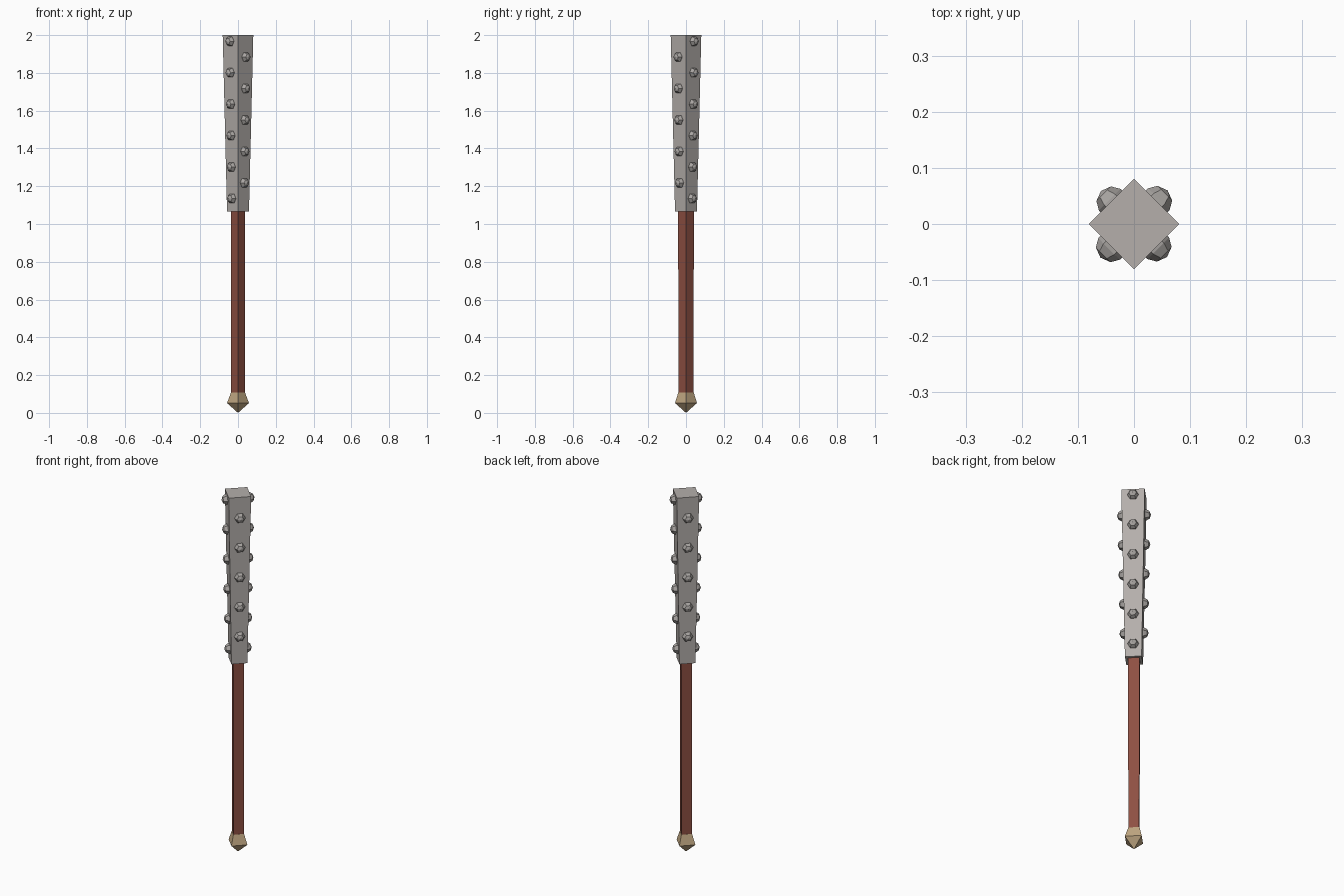
import bpy, bmesh, math
from mathutils import Vector

if "Cube" in bpy.data.objects:
    bpy.data.objects.remove(bpy.data.objects["Cube"])


def material(name, rgb):
    m = bpy.data.materials.new(name)
    m.diffuse_color = (*rgb, 1)
    m.use_nodes = True
    m.node_tree.nodes["Principled BSDF"].inputs["Base Color"].default_value = m.diffuse_color
    return m


IRON = material("iron grey", (0.46, 0.43, 0.41))
STUD = material("stud grey", (0.39, 0.37, 0.355))
WOOD = material("red brown wood", (0.27, 0.08, 0.055))
BRASS = material("pale brass", (0.52, 0.38, 0.22))


def lathe(bm, sides, profile, origin, u, v, n):
    """Faceted solid from (ru, rv, height) rings along axis n; zero radius makes a point."""
    rings = []
    for ru, rv, h in profile:
        if ru == 0:
            rings.append([bm.verts.new(origin + n * h)])
        else:
            angles = [2 * math.pi * i / sides for i in range(sides)]
            rings.append([bm.verts.new(origin + u * (ru * math.cos(a)) + v * (rv * math.sin(a)) + n * h)
                          for a in angles])
    for a, b in zip(rings, rings[1:]):
        for i in range(sides):
            j = (i + 1) % sides
            if len(a) == 1:
                bm.faces.new((a[0], b[j], b[i]))
            elif len(b) == 1:
                bm.faces.new((a[i], a[j], b[0]))
            else:
                bm.faces.new((a[i], a[j], b[j], b[i]))
    for ring in (rings[0], rings[-1]):
        if len(ring) > 1:
            bm.faces.new(ring)


def finish(name, bm, mat):
    bmesh.ops.recalc_face_normals(bm, faces=bm.faces)
    me = bpy.data.meshes.new(name)
    bm.to_mesh(me)
    bm.free()
    me.materials.append(mat)
    bpy.context.collection.objects.link(bpy.data.objects.new(name, me))


def upright(name, profile, mat):
    bm = bmesh.new()
    lathe(bm, 4, profile, Vector(), Vector((1, 0, 0)), Vector((0, 1, 0)), Vector((0, 0, 1)))
    finish(name, bm, mat)


# Four-sided club parts
Z0, Z1, R0, R1 = 1.065, 2.0, 0.058, 0.081
upright("pommel", [(0, 0, 0), (0.058, 0.058, 0.052), (0.037, 0.041, 0.108)], BRASS)
upright("handle", [(0.036, 0.039, 0.09), (0.038, 0.042, 1.08)], WOOD)
upright("club_head", [(R0, R0, Z0), (R1, R1, Z1)], IRON)

# Staggered hexagonal domed studs: six on two opposite faces, five on the others
S = 0.028
dome = [(S, S, -0.004), (S * 0.97, S * 0.97, 0.006), (S * 0.66, S * 0.66, 0.021), (0, 0, S)]
slope = (R1 - R0) / (Z1 - Z0) / math.sqrt(2)
for sx, sy, label in ((-1, -1, "front_left"), (1, 1, "back_right"),
                      (1, -1, "front_right"), (-1, 1, "back_left")):
    start, count = (1.135, 6) if sx == sy else (1.218, 5)
    bm = bmesh.new()
    for k in range(count):
        z = start + 0.1665 * k
        half = (R0 + (R1 - R0) * (z - Z0) / (Z1 - Z0)) / 2
        n = Vector((sx / math.sqrt(2), sy / math.sqrt(2), -slope)).normalized()
        u = Vector((0, 0, 1)).cross(n).normalized()
        lathe(bm, 6, dome, Vector((sx * half, sy * half, z)), u, n.cross(u), n)
    finish("studs_" + label, bm, STUD)
